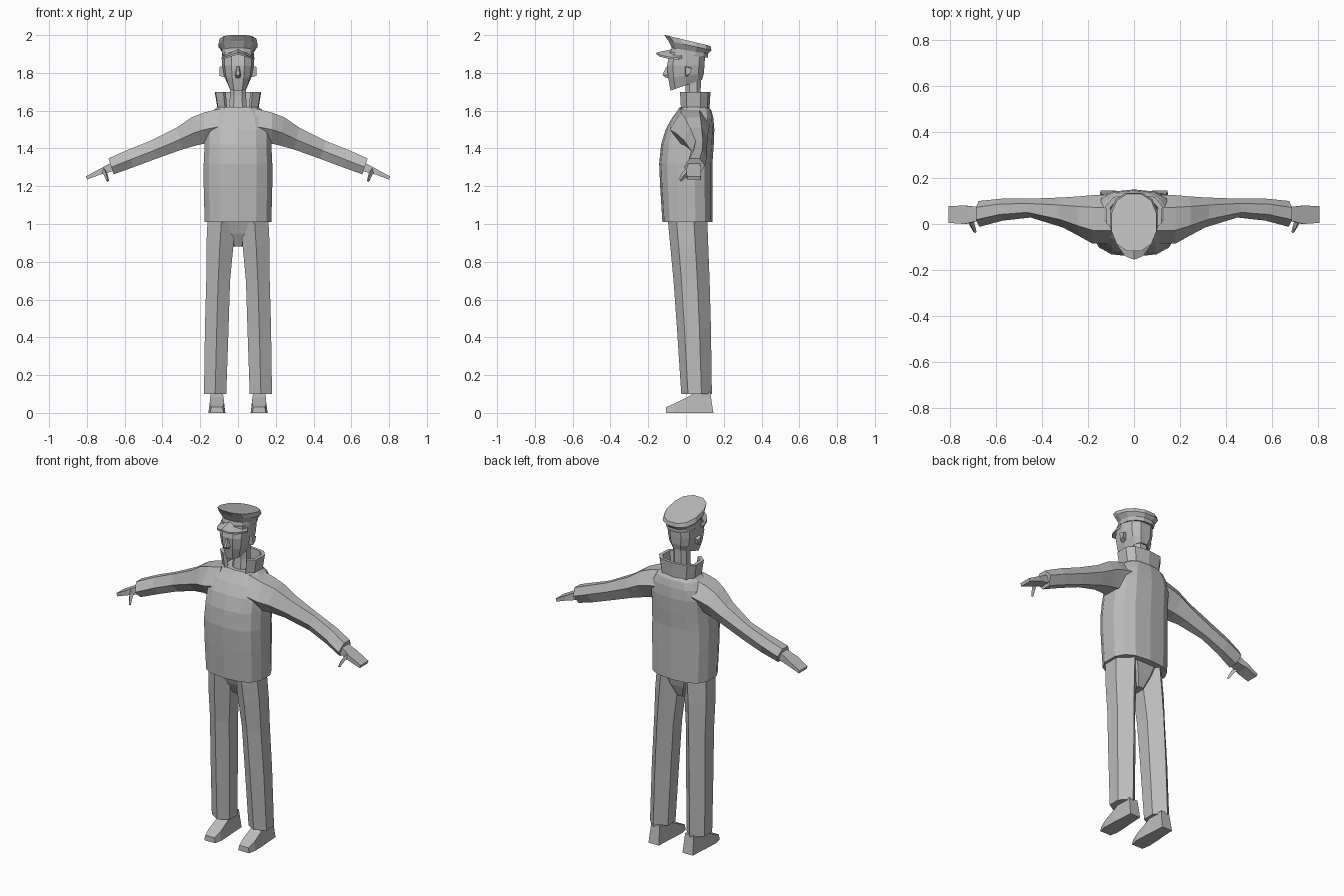
import bpy, bmesh, math
from mathutils import Vector

grey = bpy.data.materials.new("plain grey")
grey.diffuse_color = (0.5, 0.5, 0.5, 1)


def loft(name, rings, closed_loop=False, side=1):
    """Skin a list of equal-length point rings; cap the ends unless looped."""
    bm = bmesh.new()
    vs = [[bm.verts.new((side * p[0], p[1], p[2])) for p in r] for r in rings]
    n = len(vs[0])
    pairs = list(zip(vs, vs[1:])) + ([(vs[-1], vs[0])] if closed_loop else [])
    for a, b in pairs:
        for i in range(n):
            j = (i + 1) % n
            bm.faces.new((a[i], a[j], b[j], b[i]))
    if not closed_loop:
        bm.faces.new(vs[0])
        bm.faces.new(vs[-1])
    bmesh.ops.recalc_face_normals(bm, faces=bm.faces[:])
    me = bpy.data.meshes.new(name)
    bm.to_mesh(me)
    bm.free()
    me.materials.append(grey)
    ob = bpy.data.objects.new(name, me)
    bpy.context.collection.objects.link(ob)
    return ob


def spow(v, e):
    return math.copysign(abs(v) ** e, v)


def oval(z, hx, yf, yb, n=12, e=0.8, slope=0.0, turn=0.5, cx=0.0):
    """Level or tilted squarish oval between yf (front) and yb (back)."""
    cy, hy, pts = (yf + yb) / 2, (yb - yf) / 2, []
    for i in range(n):
        a = 2 * math.pi * (i + turn) / n
        y = hy * spow(math.sin(a), e)
        pts.append((cx + hx * spow(math.cos(a), e), cy + y, z + slope * y))
    return pts


# Jacket body
loft("jacket_body", [oval(*r, n=14, e=0.75, turn=0.5) for r in (
    (1.01, .18, -.125, .14), (1.2, .185, -.137, .14), (1.32, .185, -.142, .14),
    (1.42, .18, -.132, .147), (1.5, .18, -.108, .15), (1.56, .165, -.075, .145),
    (1.6, .135, -.045, .135), (1.62, .11, -.032, .12))])

# Upright collar, open at the front
collar = []
for i in range(9):
    a = math.radians(-60 + 300 * i / 8)
    c, s = spow(math.cos(a), .7), spow(math.sin(a), .7)
    collar.append([(hx * c, .045 + hy * s, z) for hx, hy, z in (
        (.108, .078, 1.59), (.126, .085, 1.70), (.106, .068, 1.70), (.090, .060, 1.59))])
loft("collar", collar)

# Neck
loft("neck", [oval(1.60, .052, -.015, .085, 8), oval(1.68, .045, -.005, .08, 8),
              oval(1.79, .048, -.005, .082, 8)])

# Head with a slanted jaw
loft("head", [oval(1.735, .052, -.085, .088, 10, .75, -0.0 + .34, 0),
              oval(1.785, .074, -.098, .098, 10, .75, .12, 0),
              oval(1.84, .084, -.104, .102, 10, .75, 0, 0),
              oval(1.90, .084, -.090, .104, 10, .75, -.12, 0)])

# Nose
loft("nose", [[(-.008, -.095, 1.835), (.008, -.095, 1.835), (.005, -.106, 1.83), (-.005, -.106, 1.83)],
              [(-.019, -.09, 1.787), (.019, -.09, 1.787), (.008, -.124, 1.79), (-.008, -.124, 1.79)],
              [(-.012, -.09, 1.773), (.012, -.09, 1.773), (.006, -.11, 1.775), (-.006, -.11, 1.775)]])

# Cap crown with a flat top that tips up at the front
loft("cap_crown", [oval(1.893, .087, -.085, .118, 12, .85, -.13),
                   oval(1.917, .088, -.078, .12, 12, .85, -.16),
                   oval(1.945, .106, -.097, .138, 12, .85, -.22),
                   oval(1.972, .100, -.120, .134, 12, .85, -.24)])

# Cap peak
peak = []
for i in range(7):
    a = math.radians(200 + 140 * i / 6)
    c, s = math.cos(a), math.sin(a)
    dip = .03 * abs(c)
    peak.append([(.08 * c, .02 + .095 * s, 1.925 - dip), (.094 * c, .02 + .175 * s, 1.908 - dip),
                 (.094 * c, .02 + .175 * s, 1.898 - dip), (.08 * c, .02 + .095 * s, 1.910 - dip)])
loft("cap_peak", peak)

# Seat of the trousers
loft("trouser_seat", [oval(.88, .035, -.02, .06, 8), oval(.95, .09, -.06, .09, 8),
                      oval(1.03, .14, -.09, .11, 8)])


def arm_ring(x, zt, zb, yf, yb, lean):
    """Six-sided sleeve section, leaning with the slope of the arm."""
    zc, h, yc, w = (zt + zb) / 2, (zt - zb) / 2, (yf + yb) / 2, (yb - yf) / 2
    shape = ((-.45, 1), (.5, 1), (1, .1), (.5, -1), (-.45, -1), (-1, -.1))
    return [(x + lean * v, yc + w * u, zc + h * v) for u, v in shape]


for side, tag in ((1, "left"), (-1, "right")):
    # Sleeve
    loft(tag + "_sleeve", [arm_ring(*r) for r in (
        (.09, 1.612, 1.44, -.085, .125, 0), (.18, 1.59, 1.425, -.085, .125, 0),
        (.235, 1.565, 1.415, -.055, .12, .01), (.31, 1.51, 1.395, -.015, .115, .015),
        (.45, 1.44, 1.345, .028, .11, .015), (.57, 1.392, 1.30, .015, .11, .015),
        (.672, 1.347, 1.263, -.012, .10, .014))], side=side)

    # Hand: wrist, palm and flat fingers
    loft(tag + "_hand", [[(x, yf, zt), (x, yb, zt), (x - .006, yb, zb), (x - .006, yf, zb)]
                         for x, yf, yb, zt, zb in (
        (.65, .015, .075, 1.335, 1.285), (.695, .01, .075, 1.312, 1.272),
        (.735, 0, .08, 1.29, 1.262), (.805, .005, .078, 1.252, 1.235))], side=side)
    # Thumb
    loft(tag + "_thumb", [[(x - w, y, z), (x, y - w, z + w), (x + w, y, z), (x, y + w, z - w)]
                          for x, y, z, w in (
        (.712, .02, 1.283, .014), (.70, -.01, 1.26, .011), (.69, -.033, 1.23, .007))], side=side)

    # Trouser leg: six sides with an edge at the front and back
    legs = []
    for z, xi, xo, yf, yb in ((.10, .062, .18, -.025, .137), (.45, .05, .175, -.048, .132),
                              (.7, .042, .168, -.066, .125), (.88, .025, .168, -.083, .118),
                              (1.04, .012, .16, -.098, .112)):
        xm, d = (xi + xo) / 2, yb - yf
        legs.append([(xm, yf, z), (xo, yf + .22 * d, z), (xo, yf + .66 * d, z),
                     (xm, yb, z), (xi, yf + .66 * d, z), (xi, yf + .22 * d, z)])
    loft(tag + "_trouser_leg", legs, side=side)

    # Shoe: sections from heel to toe
    loft(tag + "_shoe", [[(.112 - b, y, 0), (.112 + b, y, 0), (.112 + t, y2, z), (.112 - t, y2, z)]
                         for y, y2, b, t, z in (
        (.145, .128, .034, .028, .11), (.06, .04, .038, .032, .105), (.02, .01, .042, .035, .085),
        (-.06, -.06, .045, .038, .05), (-.107, -.105, .036, .03, .03))], side=side)

    # Ear
    loft(tag + "_ear", [[(x, y0, 1.838 - d), (x, y1, 1.83 - d), (x, y1 - .008, 1.79 + d), (x, y0 + .004, 1.778 + d)]
                        for x, y0, y1, d in ((.068, -.008, .025, 0), (.098, -.004, .03, .006))], side=side)
